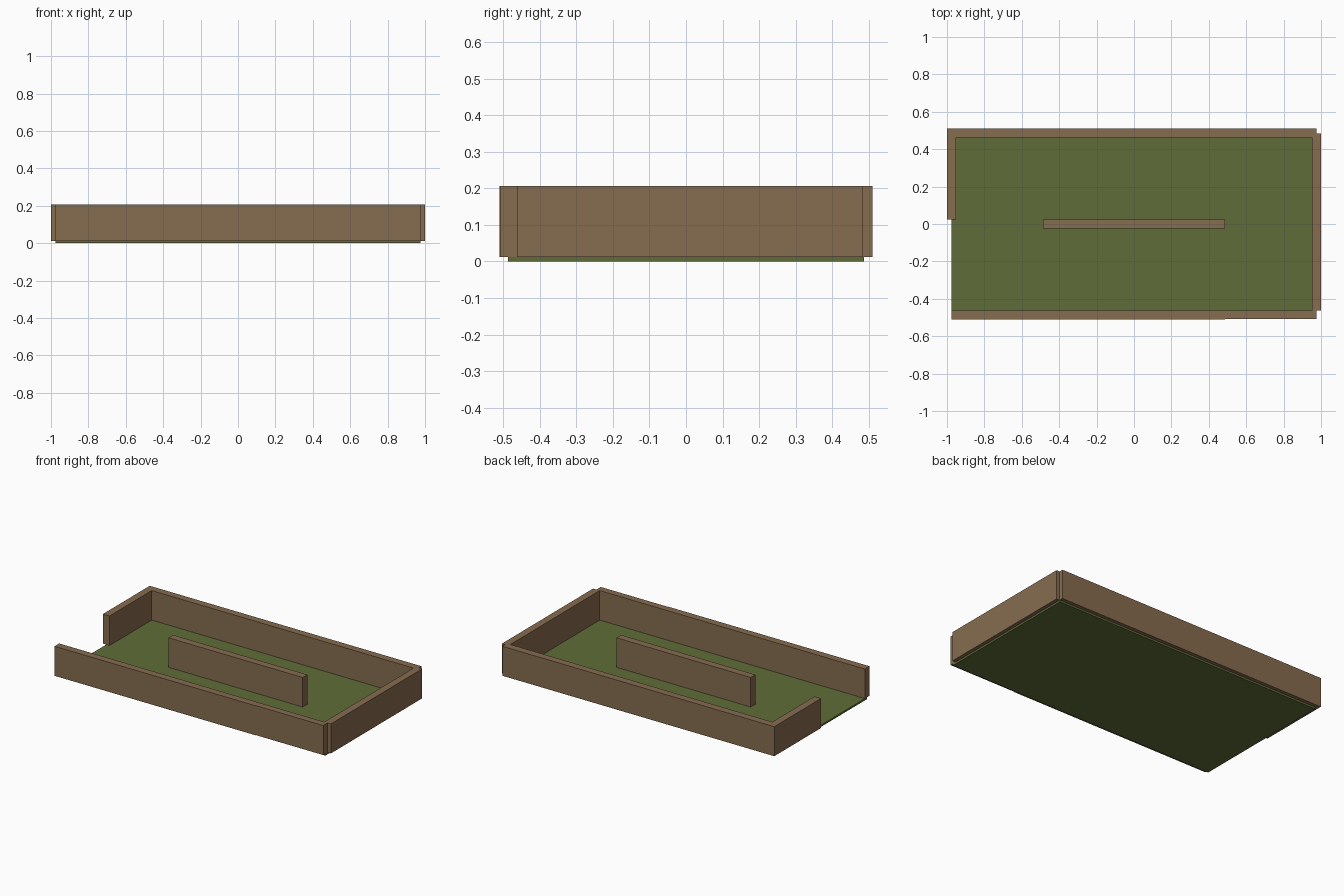
import bpy
import bmesh

if "Cube" in bpy.data.objects:
    bpy.data.objects.remove(bpy.data.objects["Cube"])


def material(name, rgb):
    m = bpy.data.materials.new(name)
    m.diffuse_color = (*rgb, 1)
    m.use_nodes = True
    m.node_tree.nodes["Principled BSDF"].inputs["Base Color"].default_value = m.diffuse_color
    return m


wood = material("brown wood", (0.24, 0.15, 0.08))
grass = material("grass green", (0.117, 0.152, 0.040))


def box(name, x, y, z, mat):
    """Box spanning the given (min, max) ranges."""
    bm = bmesh.new()
    bmesh.ops.create_cube(bm, size=1)
    for v in bm.verts:
        v.co = [r[0] if c < 0 else r[1] for c, r in zip(v.co, (x, y, z))]
    mesh = bpy.data.meshes.new(name)
    bm.to_mesh(mesh)
    bm.free()
    mesh.materials.append(mat)
    obj = bpy.data.objects.new(name, mesh)
    bpy.context.collection.objects.link(obj)
    return obj


L, W, T = 0.975, 0.487, 0.024   # floor half length, half width, half wall thickness
wall_z = (0.012, 0.206)

# Grass floor
box("floor", (-L, L), (-W, W), (0, 0.012), grass)

# Walls straddling the floor edges, with an opening at the front left end
walls = {
    "back_wall": ((-L - T, L), (W - T, W + T)),
    "left_wall": ((-L - T, -L + T), (0.025, W - T)),
    "right_wall": ((L - T, L + T), (-W + T, W - 0.003)),
    "front_wall_long": ((-L, W), (-W - T, -W + T)),
    "front_wall_short": ((W, L), (-W - T + 0.003, -W + T)),
    "centre_wall": ((-W, W), (-T, T)),
}
for name, (x, y) in walls.items():
    box(name, x, y, wall_z, wood)
